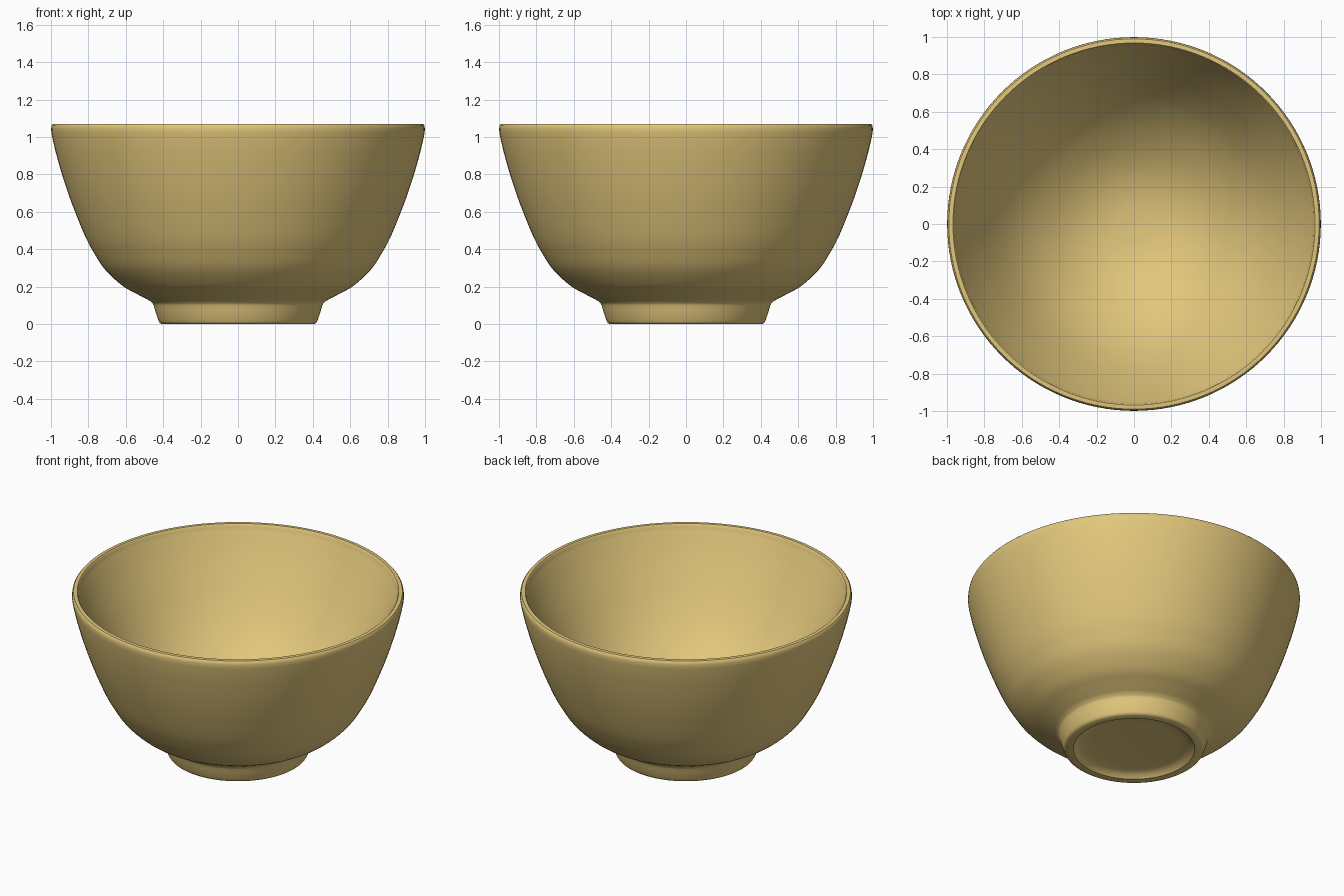
import bpy, bmesh, math
from mathutils import Vector

if "Cube" in bpy.data.objects:
    bpy.data.objects.remove(bpy.data.objects["Cube"])

SIDES = 128


def smooth_path(points, steps=6):
    """Catmull-Rom interpolation through (radius, height) points."""
    p = [Vector(q) for q in points]
    p = [2 * p[0] - p[1]] + p + [2 * p[-1] - p[-2]]
    out = []
    for a, b, c, d in zip(p, p[1:], p[2:], p[3:]):
        for i in range(steps):
            t = i / steps
            out.append(0.5 * (2 * b + (c - a) * t + (2 * a - 5 * b + 4 * c - d) * t ** 2
                              + (3 * b - a - 3 * c + d) * t ** 3))
    return out + [p[-2]]


def lathe(name, profile, material):
    bm = bmesh.new()
    verts = [bm.verts.new((r, 0, z)) for r, z in profile]
    edges = [bm.edges.new(pair) for pair in zip(verts, verts[1:])]
    bmesh.ops.spin(bm, geom=verts + edges, cent=(0, 0, 0), axis=(0, 0, 1),
                   angle=math.tau, steps=SIDES, use_merge=True)
    bmesh.ops.remove_doubles(bm, verts=bm.verts, dist=1e-5)
    bmesh.ops.recalc_face_normals(bm, faces=bm.faces)
    mesh = bpy.data.meshes.new(name)
    bm.to_mesh(mesh)
    bm.free()
    obj = bpy.data.objects.new(name, mesh)
    bpy.context.collection.objects.link(obj)
    mesh.materials.append(material)
    bpy.context.view_layer.objects.active = obj
    obj.select_set(True)
    bpy.ops.object.shade_smooth_by_angle(angle=math.radians(40))
    return obj


glaze = bpy.data.materials.new("tan_glaze")
glaze.diffuse_color = (0.76, 0.57, 0.20, 1)
glaze.use_nodes = True
glaze.node_tree.nodes["Principled BSDF"].inputs["Base Color"].default_value = glaze.diffuse_color

# Shallow recessed underside and foot ring
underside = [(0, 0.035), (0.25, 0.034), (0.31, 0.03), (0.345, 0.02), (0.365, 0.0), (0.41, 0.0)]
foot = smooth_path([(0.41, 0.0), (0.422, 0.012), (0.438, 0.055), (0.448, 0.09),
                    (0.455, 0.108), (0.472, 0.124)], 4)
# Outer wall and rounded rim
wall = smooth_path([(0.472, 0.124), (0.54, 0.16), (0.62, 0.206), (0.71, 0.29),
                    (0.77, 0.38), (0.82, 0.475), (0.885, 0.635), (0.935, 0.78),
                    (0.975, 0.92), (0.996, 1.015), (0.999, 1.045)])
rim = [(0.997, 1.06), (0.99, 1.069), (0.98, 1.07), (0.968, 1.07), (0.963, 1.065)]
# Hollow interior, tapering steadily to a rounded floor
inside = smooth_path([(0.96, 1.05), (0.9, 0.92), (0.83, 0.785), (0.75, 0.645),
                      (0.66, 0.515), (0.56, 0.405), (0.46, 0.32), (0.36, 0.253),
                      (0.25, 0.202), (0.13, 0.172), (0, 0.163)])

lathe("bowl", underside + foot[1:] + wall[1:] + rim + inside, glaze)
